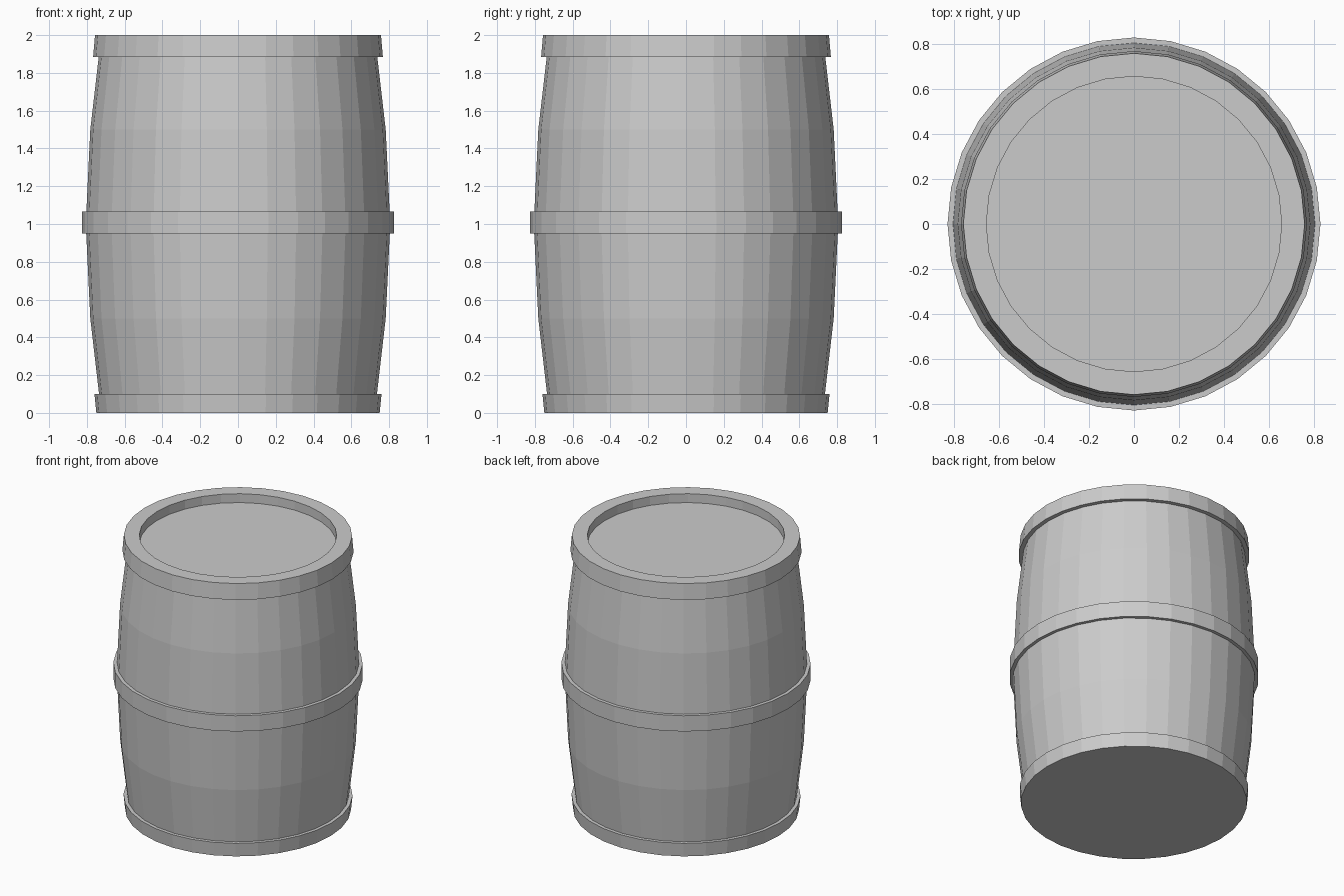
import bpy
from math import sin, cos, tau

if "Cube" in bpy.data.objects:
    bpy.data.objects.remove(bpy.data.objects["Cube"])

SIDES = 32


def lathe(name, profile, closed=False):
    """Spin an (r, z) profile about z; r = 0 ends are capped by one flat n-gon."""
    rings = [p for p in profile if p[0] > 0]
    verts = [(r * cos(tau * i / SIDES), r * sin(tau * i / SIDES), z)
             for r, z in rings for i in range(SIDES)]
    faces = []
    for k in range(len(rings) - 1):
        a, b = k * SIDES, (k + 1) * SIDES
        for i in range(SIDES):
            j = (i + 1) % SIDES
            faces.append((a + i, a + j, b + j, b + i))
    if profile[0][0] == 0:
        faces.append(tuple(reversed(range(SIDES))))
    if profile[-1][0] == 0:
        start = (len(rings) - 1) * SIDES
        faces.append(tuple(range(start, start + SIDES)))
    mesh = bpy.data.meshes.new(name)
    mesh.from_pydata(verts, [], faces)
    obj = bpy.data.objects.new(name, mesh)
    bpy.context.collection.objects.link(obj)
    return obj


# Bulging body, flat underside, rim and sunken lid
lathe("barrel_body", [(0, 0), (0.724, 0), (0.782, 0.5), (0.806, 1.0), (0.782, 1.5),
                      (0.724, 2.0), (0.655, 2.0), (0.655, 1.935), (0, 1.935)])

# Hoops: each profile leaves the body, runs up the outside and returns
lathe("bottom_hoop", [(0.724, 0), (0.75, 0), (0.76, 0.1), (0.735, 0.1)])
lathe("middle_hoop", [(0.803, 0.95), (0.827, 0.95), (0.827, 1.065), (0.802, 1.065)])
lathe("top_hoop", [(0.737, 1.885), (0.767, 1.885), (0.757, 2.0), (0.724, 2.0)])
